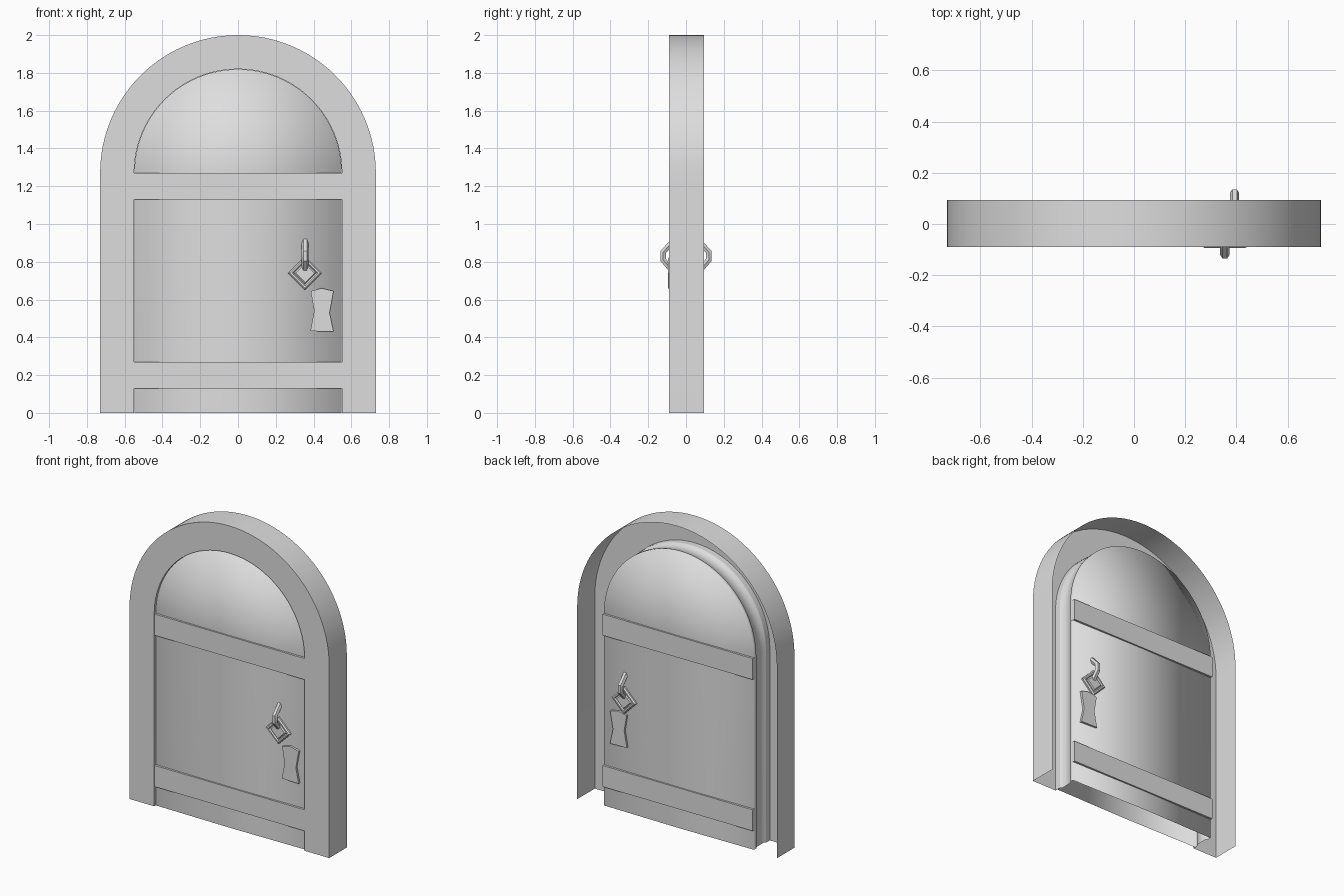
import bpy
import bmesh
import math

cube = bpy.data.objects.get("Cube")
if cube:
    bpy.data.objects.remove(cube, do_unlink=True)

# One plain material for everything
grey = bpy.data.materials.new("pale_grey")
grey.use_nodes = True
grey.diffuse_color = (0.73, 0.73, 0.73, 1)
grey.node_tree.nodes["Principled BSDF"].inputs["Base Color"].default_value = (0.73, 0.73, 0.73, 1)

SPRING = 1.27   # height where the arch begins
ARC_STEPS = 48


def finish(bm, name, angle=35):
    mesh = bpy.data.meshes.new(name)
    bm.to_mesh(mesh)
    bm.free()
    mesh.materials.append(grey)
    ob = bpy.data.objects.new(name, mesh)
    bpy.context.collection.objects.link(ob)
    bpy.ops.object.select_all(action='DESELECT')
    ob.select_set(True)
    bpy.context.view_layer.objects.active = ob
    if angle is None:
        bpy.ops.object.shade_smooth()
    else:
        bpy.ops.object.shade_smooth_by_angle(angle=math.radians(angle))


def arch_sweep(name, profile, angle):
    """Sweep a (radius, y) profile up one jamb, over the arch and down the other."""
    bm = bmesh.new()
    rings = []
    for r, y in profile:
        pts = [(-r, 0)]
        for k in range(ARC_STEPS + 1):
            a = math.pi * (1 - k / ARC_STEPS)
            pts.append((r * math.cos(a), SPRING + r * math.sin(a)))
        pts.append((r, 0))
        rings.append([bm.verts.new((x, y, z)) for x, z in pts])
    for a, b in zip(rings, rings[1:]):
        for j in range(len(a) - 1):
            bm.faces.new((a[j], a[j + 1], b[j + 1], b[j]))
    bmesh.ops.remove_doubles(bm, verts=bm.verts, dist=1e-5)
    finish(bm, name, angle)


def box(name, lo, hi):
    bm = bmesh.new()
    bmesh.ops.create_cube(bm, size=1)
    for v in bm.verts:
        v.co = [l + (c + 0.5) * (h - l) for l, h, c in zip(lo, hi, v.co)]
    finish(bm, name)


def key_plate(name, x, side):
    outline = [(-0.058, 0.645), (0, 0.66), (0.063, 0.645), (0.042, 0.53),
               (0.063, 0.43), (-0.06, 0.433), (-0.04, 0.54)]
    bm = bmesh.new()
    face = bm.faces.new([bm.verts.new((x + dx, side * 0.06, z)) for dx, z in outline])
    ext = bmesh.ops.extrude_face_region(bm, geom=[face])["geom"]
    for v in ext:
        if isinstance(v, bmesh.types.BMVert):
            v.co.y = side * 0.089
    bmesh.ops.recalc_face_normals(bm, faces=bm.faces)
    finish(bm, name)


def diamond_plate(name, x, side):
    # Nested diamond rings: raised rim, sunken step, raised centre
    steps = [(0.09, 0.06), (0.09, 0.086), (0.08, 0.094), (0.068, 0.094),
             (0.06, 0.086), (0.05, 0.093)]
    bm = bmesh.new()
    rings = [[bm.verts.new((x + dx * r, side * y, 0.74 + dz * r))
              for dx, dz in ((1, 0), (0, 1), (-1, 0), (0, -1))] for r, y in steps]
    for a, b in zip(rings, rings[1:]):
        for j in range(4):
            bm.faces.new((a[j], a[(j + 1) % 4], b[(j + 1) % 4], b[j]))
    bm.faces.new(rings[0])
    bm.faces.new(rings[-1])
    bmesh.ops.recalc_face_normals(bm, faces=bm.faces)
    finish(bm, name)


def pull_handle(name, x, side):
    curve = bpy.data.curves.new(name, 'CURVE')
    curve.dimensions = '3D'
    curve.bevel_depth = 0.018
    curve.bevel_resolution = 1
    curve.use_fill_caps = True
    path = [(0.06, 0.915), (0.121, 0.852), (0.121, 0.81), (0.07, 0.752)]
    spline = curve.splines.new('POLY')
    spline.points.add(len(path) - 1)
    for p, (y, z) in zip(spline.points, path):
        p.co = (x, side * y, z, 1)
    curve.materials.append(grey)
    ob = bpy.data.objects.new(name, curve)
    bpy.context.collection.objects.link(ob)
    bpy.ops.object.select_all(action='DESELECT')
    ob.select_set(True)
    bpy.context.view_layer.objects.active = ob
    bpy.ops.object.convert(target='MESH')
    bpy.ops.object.shade_smooth_by_angle(angle=math.radians(35))


# Open-backed arch surround: inner lip, front plate and outer wall
arch_sweep("door_frame", [(0.55, -0.05), (0.55, -0.09), (0.73, -0.09), (0.73, 0.094)], 35)

# Hollow door leaf: softly shaded faces joined by a grooved rim, open underneath
half = [(0, 0.08), (0.549, 0.074), (0.549, 0.05), (0.538, 0.042)]
arch_sweep("door_leaf", [(r, -y) for r, y in half] + half[::-1], None)

# Cross bands and hardware on both faces
for label, side, handle_x, key_x in (("front", -1, 0.355, 0.443), ("back", 1, 0.393, 0.43)):
    for level, z in (("lower", 0.13), ("upper", 1.13)):
        ys = sorted((side * 0.052, side * 0.089))
        box(f"{label}_{level}_band", (-0.5495, ys[0], z), (0.5495, ys[1], z + 0.14))
    diamond_plate(f"{label}_handle_plate", handle_x, side)
    pull_handle(f"{label}_handle", handle_x, side)
    key_plate(f"{label}_key_plate", key_x, side)
